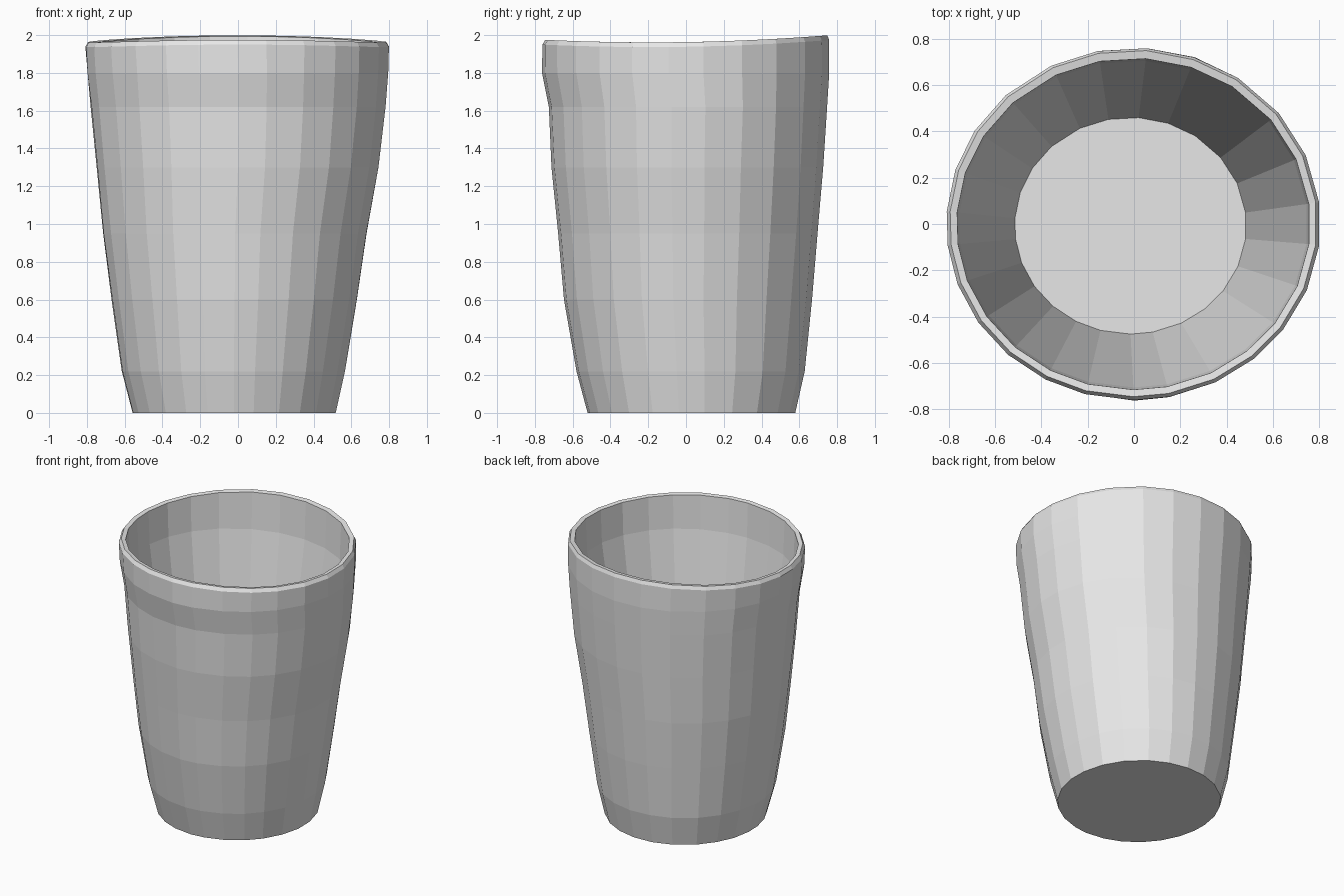
import bpy
import bmesh
import math
import random

random.seed(4)

default_cube = bpy.data.objects.get("Cube")
if default_cube:
    bpy.data.objects.remove(default_cube, do_unlink=True)

# Plain light grey clay
grey = bpy.data.materials.new("light grey")
grey.use_nodes = True
colour = (0.8, 0.8, 0.8, 1)
grey.diffuse_color = colour
grey.node_tree.nodes["Principled BSDF"].inputs["Base Color"].default_value = colour

# Slightly uneven facet corners, as hand-cut, in degrees around the cup
ANGLES = [7, 23, 39, 56, 71, 86, 101, 116, 133, 148, 162, 176, 187,
          200, 214, 228, 242, 255, 270, 281, 296, 310, 323, 338, 353]

# Cup section, from the foot up the outside, over the rim and down the inside:
# height, left extent, right extent, front extent, back extent
OUTSIDE = [
    (0, .56, .52, .52, .58),
    (.22, .615, .57, .58, .63),
    (.6, .67, .635, .645, .67),
    (.95, .715, .685, .675, .70),
    (1.3, .75, .75, .71, .73),
    (1.62, .78, .785, .725, .75),
    (1.8, .80, .80, .76, .76),
]
RIM = [
    (-.025, .81, .805, .76, .76),
    (0, .795, .79, .745, .75),
    (-.005, .765, .76, .715, .715),
]
INSIDE = [
    (1.72, .755, .75, .705, .705),
    (.06, .515, .485, .475, .46),
]


def rim_height(angle):
    """Gently wavy rim, highest at the back."""
    return 1.975 + .012 * math.sin(angle) - .012 * math.cos(2 * angle)


def add_ring(bm, section, on_rim=False, wobble=0.0):
    height, left, right, front, back = section
    verts = []
    for degrees in ANGLES:
        angle = math.radians(degrees)
        scale = 1 + random.uniform(-wobble, wobble)
        x = (right - left) / 2 + (right + left) / 2 * math.cos(angle) * scale
        y = (back - front) / 2 + (back + front) / 2 * math.sin(angle) * scale
        z = height + (rim_height(angle) if on_rim else 0)
        verts.append(bm.verts.new((x, y, z)))
    return verts


def bridge(bm, lower, upper):
    count = len(lower)
    for i in range(count):
        j = (i + 1) % count
        bm.faces.new((lower[i], lower[j], upper[j], upper[i]))


# Cup wall, rim and inner floor as one closed shell
bm = bmesh.new()
rings = [add_ring(bm, s, wobble=.003) for s in OUTSIDE]
rings += [add_ring(bm, s, on_rim=True) for s in RIM]
rings += [add_ring(bm, s) for s in INSIDE]
for lower, upper in zip(rings, rings[1:]):
    bridge(bm, lower, upper)
bm.faces.new(list(reversed(rings[0])))
bm.faces.new(rings[-1])
bmesh.ops.recalc_face_normals(bm, faces=bm.faces)

mesh = bpy.data.meshes.new("cup")
bm.to_mesh(mesh)
bm.free()
mesh.materials.append(grey)
cup = bpy.data.objects.new("cup", mesh)
bpy.context.collection.objects.link(cup)
